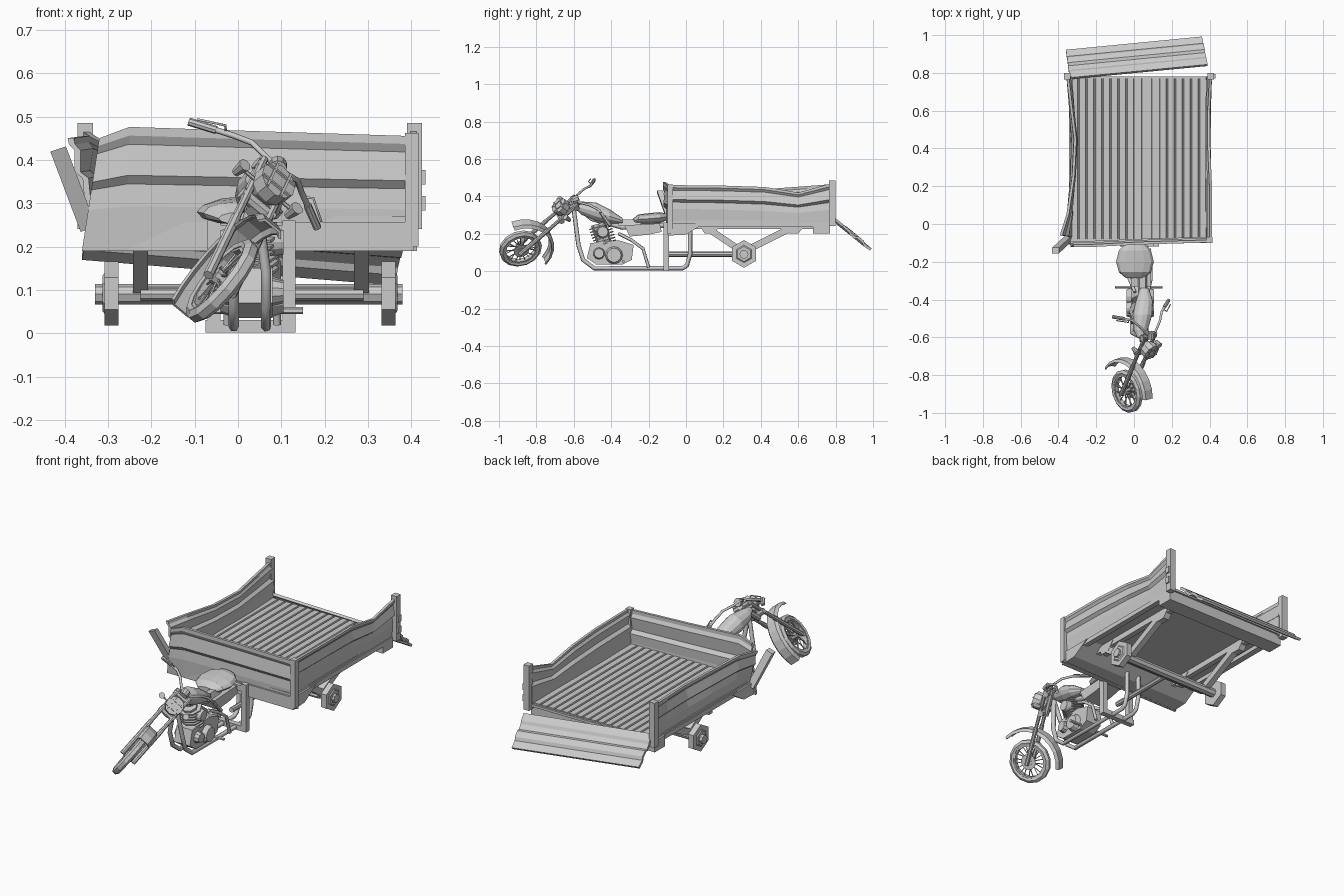
import bpy, bmesh, math
from mathutils import Vector as V, Matrix


def make(name, bm):
    bmesh.ops.recalc_face_normals(bm, faces=bm.faces)
    me = bpy.data.meshes.new(name)
    bm.to_mesh(me)
    ob = bpy.data.objects.new(name, me)
    bpy.context.collection.objects.link(ob)
    return ob


def loft(name, rings, loop=False):
    # skin a row of closed cross-sections
    bm = bmesh.new()
    rows = [[bm.verts.new(p) for p in r] for r in rings]
    n = len(rows[0])
    for i in range(len(rows) if loop else len(rows) - 1):
        a, b = rows[i], rows[(i + 1) % len(rows)]
        for k in range(n):
            bm.faces.new((a[k], a[(k + 1) % n], b[(k + 1) % n], b[k]))
    if not loop:
        bm.faces.new(rows[0])
        bm.faces.new(rows[-1])
    return make(name, bm)


def box(name, x0, x1, y0, y1, z0, z1):
    return loft(name, [[(x0, y, z0), (x1, y, z0), (x1, y, z1), (x0, y, z1)] for y in (y0, y1)])


def rod(name, p, q, r, sides=8, r2=None):
    p, q = V(p), V(q)
    bm = bmesh.new()
    m = Matrix.Translation((p + q) / 2) @ (q - p).to_track_quat('Z', 'Y').to_matrix().to_4x4()
    bmesh.ops.create_cone(bm, cap_ends=True, segments=sides, radius1=r,
                          radius2=r if r2 is None else r2, depth=(q - p).length, matrix=m)
    return make(name, bm)


def beam(name, p, q, w, h):
    # flat bar in a plane of constant x
    p, q = V(p), V(q)
    up = (q - p).cross(V((1, 0, 0))).normalized() * h / 2
    s = V((w / 2, 0, 0))
    return loft(name, [[c - s - up, c + s - up, c + s + up, c - s + up] for c in (p, q)])


def tube(name, pts, r, res=1):
    cu = bpy.data.curves.new(name, 'CURVE')
    cu.dimensions = '3D'
    cu.bevel_depth, cu.bevel_resolution, cu.use_fill_caps = r, res, True
    sp = cu.splines.new('POLY')
    sp.points.add(len(pts) - 1)
    for k, p in enumerate(pts):
        sp.points[k].co = (*p, 1)
    tmp = bpy.data.objects.new(name + "_path", cu)
    me = bpy.data.meshes.new_from_object(tmp)
    bpy.data.objects.remove(tmp)
    ob = bpy.data.objects.new(name, me)
    bpy.context.collection.objects.link(ob)


def pod(name, stations, n=12):
    # rounded body from elliptical slices (y, x, z, half width, half height)
    return loft(name, [[(x + w * math.cos(k * math.tau / n), y, z + h * math.sin(k * math.tau / n))
                        for k in range(n)] for y, x, z, w, h in stations])


# pressed sheet profiles: (height fraction, outward offset)
WALL = [(0, .0), (.36, .006), (.54, .002), (.61, .018), (.86, .008), (.93, .018), (1, .018)]
GATE = [(0, .008), (.22, .008), (.3, .0), (.45, .0), (.52, .01), (.7, .01), (.78, .0), (1, .004)]


def panel(name, stations, out, prof=WALL, thick=.014):
    out = V(out).normalized()
    rings = []
    for base, top in stations:
        b, t = V(base), V(top)
        outer = [b + (t - b) * f + out * o for f, o in prof]
        rings.append(outer + [p - out * thick for p in reversed(outer)])
    return loft(name, rings)


# ---- cargo bed ----
panel("front_wall", [((-.36, -.10, .19), (-.32, -.105, .45)), ((-.26, -.10, .19), (-.25, -.105, .476)),
                     ((.05, -.09, .19), (.05, -.09, .466)), ((.413, -.08, .19), (.395, -.08, .455))], (0, -1, 0))
panel("right_wall", [((.395, -.08, .262), (.395, -.08, .46)), ((.39, .2, .257), (.395, .2, .457)),
                     ((.392, .42, .25), (.385, .42, .45)), ((.395, .6, .25), (.385, .6, .42)),
                     ((.395, .78, .25), (.395, .78, .47))], (1, 0, 0))
panel("left_wall", [((-.335, -.07, .25), (-.375, -.06, .45)), ((-.335, .05, .25), (-.34, .05, .455)),
                    ((-.335, .25, .25), (-.31, .25, .44)), ((-.335, .45, .25), (-.30, .45, .44)),
                    ((-.335, .65, .25), (-.325, .65, .455)), ((-.34, .78, .25), (-.34, .78, .465))], (-1, 0, 0))
panel("tailgate", [((-.34, .77, .295), (-.36, .92, .177)), ((.39, .84, .24), (.36, .99, .118))], (0, .62, .78), GATE)

box("floor", -.34, .395, -.09, .78, .257, .27)
for i in range(17):
    x = -.315 + i * .0425
    loft("floor_plank", [[(x - .019, y, .268), (x + .019, y, .268), (x + .016, y, .277), (x - .016, y, .277)]
                         for y in (-.08, .77)])
box("rear_post_right", .39, .424, .765, .8, .24, .485)
box("rear_post_left", -.37, -.335, .765, .8, .24, .485)
box("front_post_right", .385, .416, -.1, -.07, .2, .462)
for z in (.30, .36):
    box("latch", .424, .432, .77, .795, z - .017, z + .017)
bent = [V((-.345, -.075, .24)), V((-.415, -.14, .425))]
loft("bent_front_post", [[c + V(o) for o in ((-.018, -.015, -.006), (.018, -.015, .006),
                                             (.018, .015, .006), (-.018, .015, -.006))] for c in bent])

# ---- underframe ----
box("rear_beam", -.35, .4, .68, .77, .2, .26)
loft("front_beam", [[(x, -.1, .19), (x, 0, .195), (x, .1, .257), (x, -.1, .257)] for x in (-.35, .405)])
box("sill_left", -.345, -.31, .05, .7, .235, .26)
box("sill_right", .37, .4, .05, .7, .235, .26)
for x in (-.225, .285):
    box("chassis_rail", x - .015, x + .015, 0, .7, .225, .26)
    beam("strut_front", (x, .1, .24), (x, .30, .105), .034, .035)
    beam("strut_rear", (x, .54, .22), (x, .31, .105), .034, .035)
    for y in (.13, .58):
        loft("spring_hanger", [[(x + s, y - .06, .25), (x + s, y + .06, .25), (x + s, y + .02, .2), (x + s, y - .03, .2)]
                               for s in (-.018, .018)])

# ---- axle and hubs ----
rod("axle", (-.33, .31, .09), (.38, .31, .09), .024)
rod("axle_sleeve", (-.225, .285, .09), (.29, .285, .09), .014)
for x, s in ((-.292, -1), (.347, 1)):
    rod("hub", (x - .016, .31, .092), (x + .016, .31, .092), .074, 6)
    rod("hub_rim", (x + s * .014, .31, .092), (x + s * .021, .31, .092), .05, 6, .04)
rod("drive_shaft", (.03, -.10, .09), (.03, .30, .09), .014)

# ---- motorcycle frame ----
for x in (-.01, .065):
    tube("main_rail", [(.04, -.60, .33), (x, -.575, .14), (x, -.55, .06), (x, -.49, .015), (x, -.02, .015),
                       (x, .005, .03), (x, .022, .09), (x, .022, .22)], .012)
for x in (-.055, .118):
    beam("mount_post", (x, -.105, .01), (x, -.105, .26), .03, .03)
for x in (-.025, .09):
    tube("seat_frame", [(x * .6 + .02, -.36, .2), (x, -.29, .165), (x, -.23, .12), (x, -.2, .02)], .009)
box("cross_bar_low", -.075, .133, -.12, -.09, .002, .03)
box("cross_bar_high", -.07, .13, -.12, -.09, .22, .25)
tube("backbone", [(.045, -.62, .37), (.04, -.5, .28), (.04, -.34, .235), (.03, -.12, .245)], .016)
loft("side_cover", [[(x, -.33, .245), (x, -.14, .255), (x, -.13, .21), (x, -.2, .195), (x, -.30, .185)]
                    for x in (-.015, .09)])
pod("tank", [(-.60, .035, .355, .018, .014), (-.56, .035, .337, .038, .035), (-.48, .045, .317, .052, .05),
             (-.41, .055, .294, .046, .038), (-.34, .055, .27, .022, .014)])
pod("seat", [(-.285, .005, .265, .05, .014), (-.255, .005, .277, .085, .026), (-.2, .005, .28, .10, .03),
             (-.14, .005, .285, .085, .03), (-.105, .005, .29, .05, .018)])
loft("seat_nose", [[(.02, y, .245), (.07, y, .245), (.06, y, .275), (.03, y, .275)] for y in (-.36, -.24)])

# ---- engine ----
loft("crankcase", [[(x, -.53, .07), (x, -.48, .035), (x, -.34, .035), (x, -.29, .06), (x, -.28, .14), (x, -.36, .165),
                    (x, -.51, .15)] for x in (-.015, .08)])
for a, b in ((.08, .105), (-.015, -.04)):
    rod("crank_cover", (a, -.385, .085), (b, -.385, .085), .047, 12, .038)
    rod("gear_cover", (a, -.465, .095), (b, -.465, .095), .032, 10, .026)
    rod("intake_cover", (a - .012 * (1 if a > 0 else -1), -.445, .21), (b, -.445, .21), .035, 12, .028)
d = V((0, -.3, .95)).normalized()
rod("cylinder", V((.033, -.43, .13)), V((.033, -.43, .13)) + d * .13, .04)
for i in range(7):
    c = V((.033, -.43, .145)) + d * .016 * i
    rod("cooling_fin", c, c + d * .007, .06, 8)
rod("foot_bar", (-.10, -.335, .052), (.15, -.335, .052), .008, 6)

# ---- steered front end, built in its own leaning frame ----
n = V((.75, .22, -.62)).normalized()
u = V((.299, .723, .623)).normalized()
back = u.cross(n).normalized()
hub = V((-.037, -.885, .121))


def L(x, y, z):
    return hub + n * x + back * y + u * z


def arc(a, r, x):
    return L(x, math.cos(a) * r, math.sin(a) * r)


def lathe(name, prof, seg):
    loft(name, [[arc(k * math.tau / seg, r, x) for x, r in prof] for k in range(seg)], True)


lathe("front_tyre", [(-.015, .09), (-.019, .102), (-.009, .116), (.009, .116), (.019, .102), (.015, .09)], 14)
lathe("front_rim", [(-.013, .082), (-.013, .092), (.013, .092), (.013, .082)], 14)
rod("front_hub", L(-.024, 0, 0), L(.024, 0, 0), .02, 10)
rod("brake_disc", L(.018, 0, 0), L(.022, 0, 0), .042, 12)
rod("front_axle", L(-.045, 0, 0), L(.045, 0, 0), .007, 6)
for k in range(20):
    s = .012 * (-1) ** k
    rod("spoke", arc(k * math.tau / 20, .016, s), arc((k + .6) * math.tau / 20, .086, s * .3), .0028, 4)

# mudguard over the wheel
rings = []
for k in range(10):
    a = math.radians(8 + k * 16)
    rings.append([arc(a, r, x) for x, r in ((-.036, .165), (-.024, .180), (.024, .180), (.036, .165),
                                            (.03, .163), (.02, .174), (-.02, .174), (-.03, .163))])
loft("mudguard", rings)

for s in (-1, 1):
    rod("fork_lower", L(s * .036, .0, -.015), L(s * .036, 0, .2), .012)
    rod("fork_upper", L(s * .036, 0, .19), L(s * .036, 0, .415), .010)
    tube("handlebar", [L(0, .0, .425), L(s * .03, 0, .425), L(s * .07, .03, .465), L(s * .105, .07, .487),
                       L(s * .195, .125, .49)], .007)
    rod("grip", L(s * .14, .092, .489), L(s * .197, .127, .49), .0095)
    tube("lever", [L(s * .125, .075, .49), L(s * .135, .062, .488), L(s * .19, .1, .485)], .003)
    rod("indicator_stem", L(s * .04, -.01, .33), L(s * .08, -.01, .33), .005, 6)
    rod("indicator", L(s * .08, -.025, .33), L(s * .08, .012, .33), .016, 8, .01)
for z in (.285, .395):
    rod("fork_clamp", L(-.048, .008, z), L(.048, .008, z), .016, 8)
rod("steering_stem", L(0, .02, .27), L(0, .02, .41), .016)
rod("headlight", L(0, -.055, .33), L(0, -.02, .33), .047, 10)
rod("headlight_shell", L(0, -.02, .33), L(0, .015, .33), .047, 10, .025)
for o in (-.02, .02):
    rod("lamp_guard", L(o, -.057, .29), L(o, -.057, .37), .004, 4)
    rod("lamp_guard", L(-.04, -.057, .33 + o), L(.04, -.057, .33 + o), .004, 4)
rod("gauge", L(0, -.015, .40), L(0, .0, .43), .022, 10)
